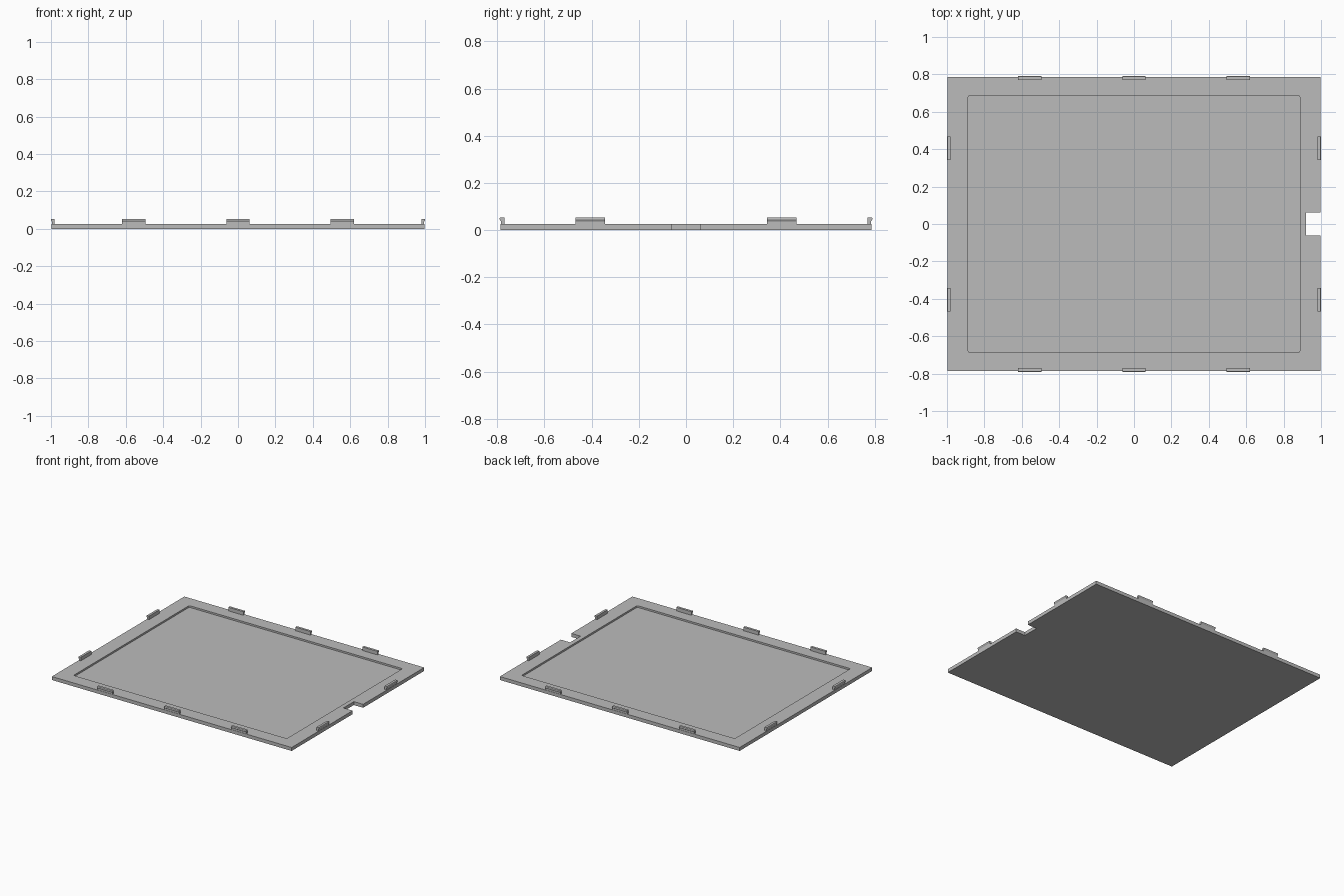
import bpy
import bmesh

HALF_X, HALF_Y = 0.997, 0.787   # tray outline
THICK, FLOOR = 0.026, 0.013     # rim height and recess floor

if "Cube" in bpy.data.objects:
    bpy.data.objects.remove(bpy.data.objects["Cube"])

grey = bpy.data.materials.new("mid grey")
grey.use_nodes = True
grey.diffuse_color = (0.5, 0.5, 0.5, 1)
grey.node_tree.nodes["Principled BSDF"].inputs["Base Color"].default_value = (0.5, 0.5, 0.5, 1)


def add_object(name, bm):
    bmesh.ops.recalc_face_normals(bm, faces=bm.faces)
    mesh = bpy.data.meshes.new(name)
    bm.to_mesh(mesh)
    bm.free()
    mesh.materials.append(grey)
    obj = bpy.data.objects.new(name, mesh)
    bpy.context.collection.objects.link(obj)
    return obj


def box(name, low, high, corner=0):
    """Box between two corners, with optional rounded upright edges."""
    bm = bmesh.new()
    bmesh.ops.create_cube(bm, size=1)
    for v in bm.verts:
        v.co = [l + (c + 0.5) * (h - l) for l, h, c in zip(low, high, v.co)]
    if corner:
        upright = [e for e in bm.edges
                   if abs(e.verts[0].co.z - e.verts[1].co.z) > 0.001]
        bmesh.ops.bevel(bm, geom=upright, offset=corner, segments=3,
                        profile=0.5, affect='EDGES')
    return add_object(name, bm)


def cut(target, cutter):
    cutter.hide_render = True
    mod = target.modifiers.new("cut", 'BOOLEAN')
    mod.object = cutter
    mod.solver = 'EXACT'
    bpy.context.view_layer.objects.active = target
    bpy.ops.object.modifier_apply(modifier=mod.name)
    bpy.data.objects.remove(cutter)


# Tray: slab with a shallow recess and a notch in the left edge
tray = box("tray", (-HALF_X, -HALF_Y, 0), (HALF_X, HALF_Y, THICK))
cut(tray, box("recess_cutter", (-0.887, -0.687, FLOOR), (0.887, 0.687, 0.1), 0.01))
cut(tray, box("notch_cutter", (0.92, -0.062, -0.1), (1.1, 0.062, 0.1)))

# Clip cross-section: (distance outward from the tray edge, height)
CLIP = [(-0.017, THICK - 0.002), (-0.002, THICK - 0.002), (-0.002, 0.037),
        (0.003, 0.045), (0.003, 0.05), (0.001, 0.053), (-0.017, 0.053)]


def clip(name, axis, side, centre):
    """Snap clip on the edge facing side * axis, centred along that edge."""
    edge = (HALF_X, HALF_Y)[axis]
    bm = bmesh.new()
    verts = []
    for out, z in CLIP:
        co = [centre - 0.0625, centre - 0.0625, z]
        co[axis] = side * (edge + out)
        verts.append(bm.verts.new(co))
    face = bm.faces.new(verts)
    run = [0.125, 0.125, 0]
    run[axis] = 0
    ext = bmesh.ops.extrude_face_region(bm, geom=[face], use_keep_orig=True)
    bmesh.ops.translate(bm, vec=run, verts=[
        g for g in ext["geom"] if isinstance(g, bmesh.types.BMVert)])
    return add_object(name, bm)


# Three clips on the front and back, two on each side
for side, label in ((-1, "front"), (1, "back")):
    for i, x in enumerate((-0.557, 0, 0.557)):
        clip(f"{label}_clip_{i + 1}", 1, side, x)
for side, label in ((-1, "right"), (1, "left")):
    for i, y in enumerate((-0.405, 0.405)):
        clip(f"{label}_clip_{i + 1}", 0, side, y)
